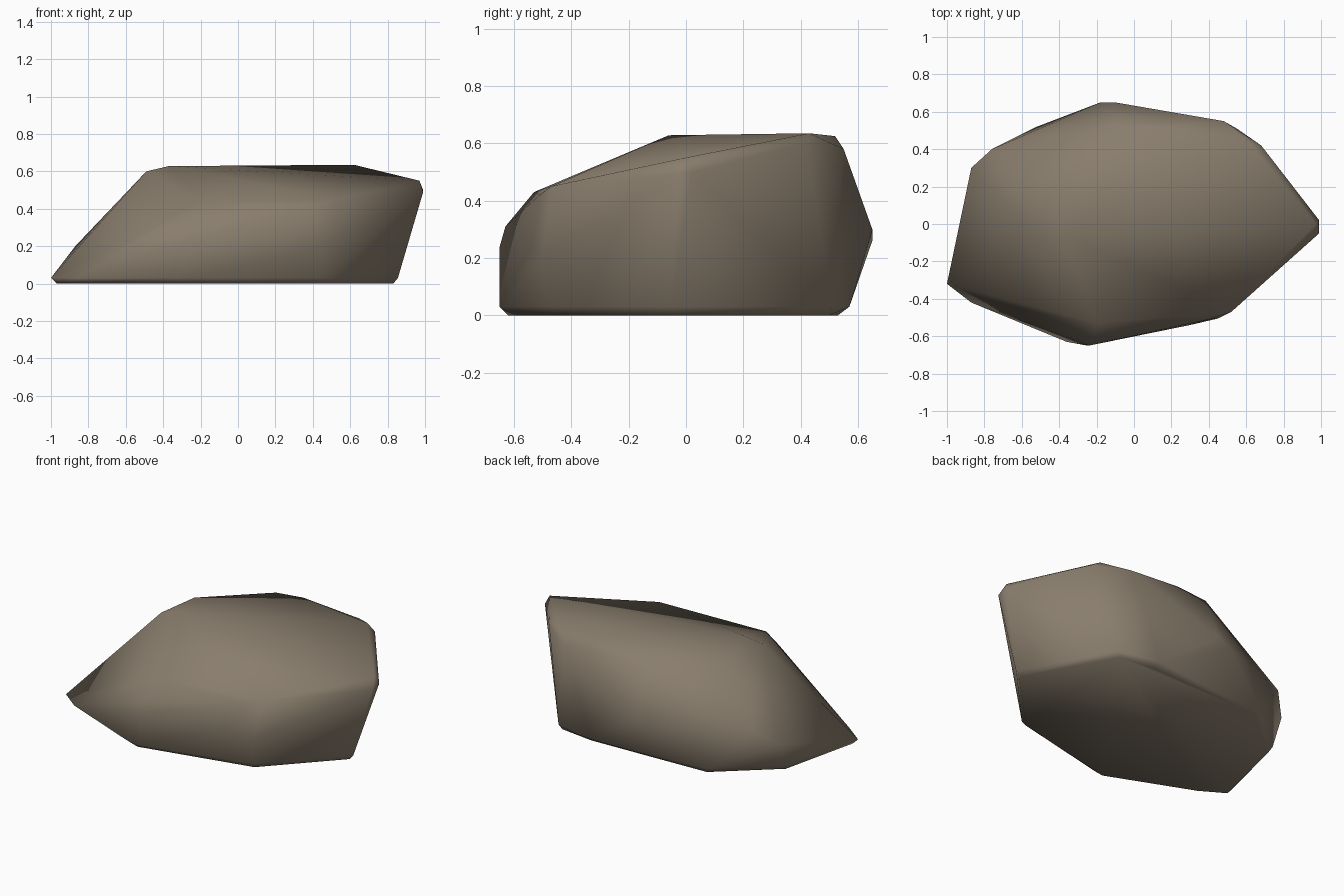
import bpy, bmesh, math

# Outline rings of the boulder, from the ground up
base = [(0.53, 0.50, 0), (0.30, 0.53, 0), (0.83, -0.05, 0), (0.44, -0.46, 0),
        (-0.28, -0.62, 0), (-0.82, -0.40, 0), (-0.97, -0.31, 0), (-0.85, 0.20, 0), (-0.50, 0.50, 0)]
lip = [(0.55, 0.51, 0.03), (0.28, 0.57, 0.03), (0.855, -0.05, 0.03), (0.45, -0.48, 0.03),
       (-0.25, -0.65, 0.03), (-0.36, -0.63, 0.03), (-0.87, -0.42, 0.03), (-1.0, -0.32, 0.03),
       (-0.87, 0.22, 0.04), (-0.52, 0.52, 0.03)]
waist = [(-0.87, 0.30, 0.20), (-0.76, 0.40, 0.30), (-0.18, 0.65, 0.26), (-0.10, 0.65, 0.30),
         (-0.24, -0.65, 0.24), (-0.22, -0.63, 0.31), (0.30, -0.54, 0.24), (0.45, -0.505, 0.20)]
rim = [(0.99, 0.02, 0.50), (0.99, -0.05, 0.49), (0.97, 0.0, 0.55), (0.52, -0.47, 0.45),
       (0.40, -0.51, 0.42), (0.48, 0.55, 0.58), (0.68, 0.42, 0.60), (0.62, 0.43, 0.635)]
crown = [(-0.49, -0.08, 0.60), (-0.37, -0.06, 0.628), (-0.45, 0.20, 0.60),
         (-0.10, 0.53, 0.60), (0.10, 0.52, 0.625), (-0.20, -0.53, 0.43)]

# Boulder skin wrapped around the rings
bm = bmesh.new()
for p in base + lip + waist + rim + crown:
    bm.verts.new(p)
hull = bmesh.ops.convex_hull(bm, input=bm.verts[:])
inner = set(hull["geom_interior"] + hull["geom_unused"])
bmesh.ops.delete(bm, geom=[v for v in inner if isinstance(v, bmesh.types.BMVert)], context='VERTS')
bmesh.ops.recalc_face_normals(bm, faces=bm.faces[:])
mesh = bpy.data.meshes.new("boulder")
bm.to_mesh(mesh)
bm.free()

# Stone colour
stone = bpy.data.materials.new("brown stone")
stone.diffuse_color = (0.25, 0.205, 0.152, 1)
mesh.materials.append(stone)

boulder = bpy.data.objects.new("boulder", mesh)
bpy.context.collection.objects.link(boulder)
bpy.context.view_layer.objects.active = boulder
boulder.select_set(True)
bpy.ops.object.shade_smooth_by_angle(angle=math.radians(70))
